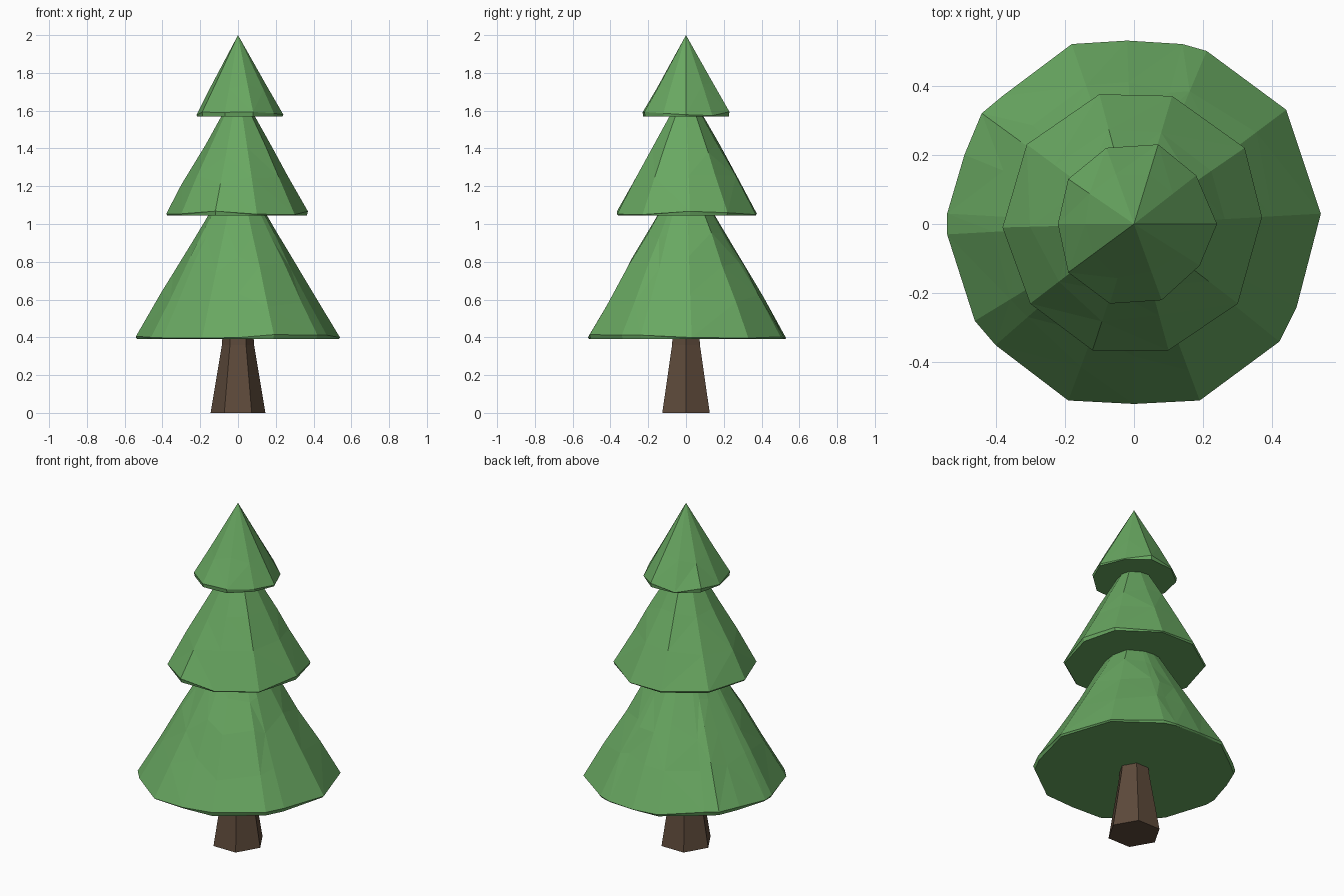
import bpy, bmesh, random
from math import cos, sin, pi
from mathutils import Vector

if "Cube" in bpy.data.objects:
    bpy.data.objects.remove(bpy.data.objects["Cube"])

random.seed(4)


def material(name, rgb):
    m = bpy.data.materials.new(name)
    m.diffuse_color = (*rgb, 1)
    m.use_nodes = True
    m.node_tree.nodes["Principled BSDF"].inputs["Base Color"].default_value = m.diffuse_color
    return m


green = material("foliage_green", (0.14, 0.39, 0.12))
brown = material("bark_brown", (0.11, 0.068, 0.043))


def loft(name, rings, mat, tip=None):
    """Skin flat-shaded rings of equal length, capped below and closed by a tip or cap."""
    bm = bmesh.new()
    loops = [[bm.verts.new(p) for p in ring] for ring in rings]
    n = len(loops[0])
    for a, b in zip(loops, loops[1:]):
        for i in range(n):
            bm.faces.new((a[i], a[(i + 1) % n], b[(i + 1) % n], b[i]))
    base = bm.faces.new(loops[0][::-1])
    if tip:
        t = bm.verts.new(tip)
        for i in range(n):
            bm.faces.new((loops[-1][i], loops[-1][(i + 1) % n], t))
    else:
        bm.faces.new(loops[-1])
    if tip:
        bmesh.ops.triangulate(bm, faces=[f for f in bm.faces if f is not base])
    bmesh.ops.recalc_face_normals(bm, faces=bm.faces)
    me = bpy.data.meshes.new(name)
    bm.to_mesh(me)
    bm.free()
    ob = bpy.data.objects.new(name, me)
    bpy.context.collection.objects.link(ob)
    me.materials.append(mat)


def tier(name, outline, z0, z1, levels, rough):
    """Irregular hand-cut cone with a thin lip and slightly roughened facets."""
    lip = 0.014
    rings = [[Vector((x * 0.985, y * 0.985, z0)) for x, y in outline],
             [Vector((x, y, z0 + lip + random.uniform(-0.01, 0.012))) for x, y in outline]]
    for t in levels:
        ring = []
        for x, y in outline:
            u = t + random.uniform(-0.05, 0.05)
            k = 1 - u
            r = Vector((x, y, 0))
            ring.append(r * k + r.normalized() * random.uniform(-rough, rough)
                        + Vector((0, 0, z0 + lip + u * (z1 - z0 - lip))))
        rings.append(ring)
    loft(name, rings, green, (0, 0, z1))


# Foliage tiers, outlines counter-clockwise from +x
tier("lower_foliage",
     [(.54, .03), (.44, .33), (.21, .50), (.14, .52), (-.02, .53), (-.18, .52),
      (-.38, .37), (-.44, .32), (-.49, .20), (-.54, .03), (-.54, -.03), (-.46, -.28),
      (-.40, -.35), (-.19, -.51), (0, -.52), (.19, -.51), (.42, -.34), (.47, -.24)],
     0.39, 1.31, (0.22, 0.42, 0.62), 0.008)
tier("middle_foliage",
     [(.37, .02), (.32, .22), (.11, .37), (-.10, .375), (-.31, .23), (-.38, -.01),
      (-.30, -.23), (-.12, -.365), (.10, -.365), (.30, -.23)],
     1.045, 1.73, (0.25, 0.5), 0.006)
tier("top_foliage",
     [(.24, 0), (.18, .14), (.07, .23), (-.08, .22), (-.19, .13), (-.22, 0),
      (-.19, -.14), (-.07, -.23), (.08, -.22), (.19, -.12)],
     1.57, 2.0, (0.35,), 0.005)

# Tapered six-sided trunk
loft("trunk",
     [[(r * cos(i * pi / 3), r * sin(i * pi / 3), z) for i in range(6)]
      for r, z in ((0.145, 0), (0.085, 0.36), (0.08, 0.45))], brown)
